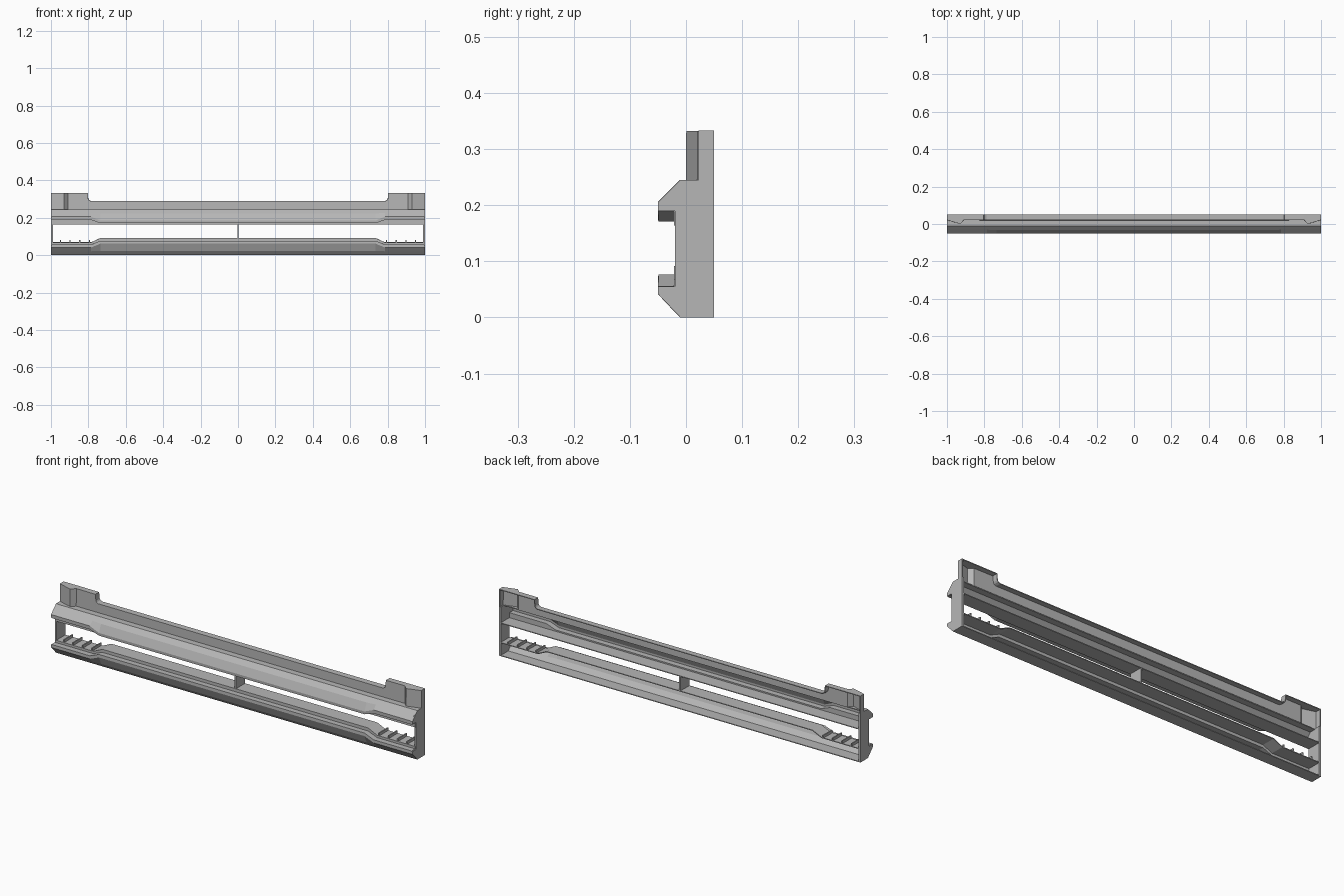
import bpy

cube = bpy.data.objects.get("Cube")
if cube:
    bpy.data.objects.remove(cube, do_unlink=True)

grey = bpy.data.materials.new("plain_grey")
grey.use_nodes = True
grey.diffuse_color = (0.47, 0.47, 0.47, 1)
grey.node_tree.nodes["Principled BSDF"].inputs["Base Color"].default_value = (0.47, 0.47, 0.47, 1)

BACK = 0.05
FRONT = -0.048
RISER = -0.02


def add_mesh(name, verts, faces):
    mesh = bpy.data.meshes.new(name)
    mesh.from_pydata(verts, [], faces)
    mesh.materials.append(grey)
    obj = bpy.data.objects.new(name, mesh)
    bpy.context.collection.objects.link(obj)
    return obj


def loft(name, stations, thickness=0.004):
    """Thin folded sheet through (x, [(y, z), ...]) stations, mirrored to the right."""
    full = [(-x, p) for x, p in stations] + [(x, p) for x, p in reversed(stations)]
    n = len(stations[0][1])
    verts = [(x, y, z) for x, p in full for y, z in p]
    faces = [(i * n + j, (i + 1) * n + j, (i + 1) * n + j + 1, i * n + j + 1)
             for i in range(len(full) - 1) for j in range(n - 1)]
    obj = add_mesh(name, verts, faces)
    mod = obj.modifiers.new("sheet", 'SOLIDIFY')
    mod.thickness = thickness
    mod.offset = 0
    return obj


def plate(name, outline, x0, x1):
    """Extrude a (y, z) outline along x."""
    n = len(outline)
    verts = [(x, y, z) for x in (x0, x1) for y, z in outline]
    faces = [tuple(reversed(range(n))), tuple(range(n, 2 * n))]
    faces += [(i, (i + 1) % n, (i + 1) % n + n, i + n) for i in range(n)]
    if x1 < x0:
        faces = [tuple(reversed(f)) for f in faces]
    return add_mesh(name, verts, faces)


def rect(y0, y1, z0, z1):
    return [(y0, z0), (y1, z0), (y1, z1), (y0, z1)]


# Lower rail: open-backed channel whose lip rises in the middle
def lower(crease, lip, lip_top, ledge):
    return [(BACK, 0.002), (-0.01, 0.002), crease, (FRONT, lip), (FRONT, lip_top),
            (RISER, lip_top), (RISER, ledge), (BACK, ledge)]


low_end = lower((-0.029, 0.022), 0.042, 0.055, 0.067)
low_mid = lower((-0.031, 0.024), 0.062, 0.075, 0.09)
loft("lower_rail", [(0.995, low_end), (0.785, low_end), (0.735, low_mid)])


# Upper rail: same idea turned over, lip drops in the middle
def upper(crease, lip, lip_low):
    return [(BACK, 0.165), (RISER, 0.165), (RISER, lip_low), (FRONT, lip_low),
            (FRONT, lip), crease, (-0.01, 0.243), (0.022, 0.243)]


up_end = upper((-0.029, 0.224), 0.205, 0.19)
up_mid = upper((-0.031, 0.222), 0.184, 0.172)
loft("upper_rail", [(0.995, up_end), (0.785, up_end), (0.735, up_mid)])


# Top flange: upright wall with a turned-back rim and taller ends
def wall(x, y, top):
    return x, [(y, 0.243), (y, top), (BACK, top)]


loft("top_flange", [wall(0.997, 0.022, 0.331), wall(0.93, 0.002, 0.331),
                    wall(0.91, 0.022, 0.331), wall(0.805, 0.022, 0.331),
                    wall(0.802, 0.022, 0.3), wall(0.798, 0.022, 0.293),
                    wall(0.788, 0.022, 0.288)])

# End plates, upper end tabs and small ribs on both sides
end_outline = [(BACK, 0), (-0.01, 0), (-0.05, 0.042), (-0.05, 0.055), (RISER, 0.055),
               (RISER, 0.19), (-0.05, 0.19), (-0.05, 0.205), (-0.01, 0.245), (BACK, 0.245)]
end_outline.reverse()
for side, s in (("left", 1), ("right", -1)):
    plate(side + "_end_plate", end_outline, s * 0.99, s)
    plate(side + "_end_tab", rect(0.022, BACK, 0.243, 0.333), s * 0.995, s)
    for i in range(4):
        x = s * (0.95 - 0.052 * i)
        plate(f"{side}_rib_{i + 1}", rect(RISER, BACK, 0.066, 0.082), x - 0.003, x + 0.003)

# Centre divider
plate("centre_divider", rect(RISER, BACK, 0.09, 0.165), -0.004, 0.004)
